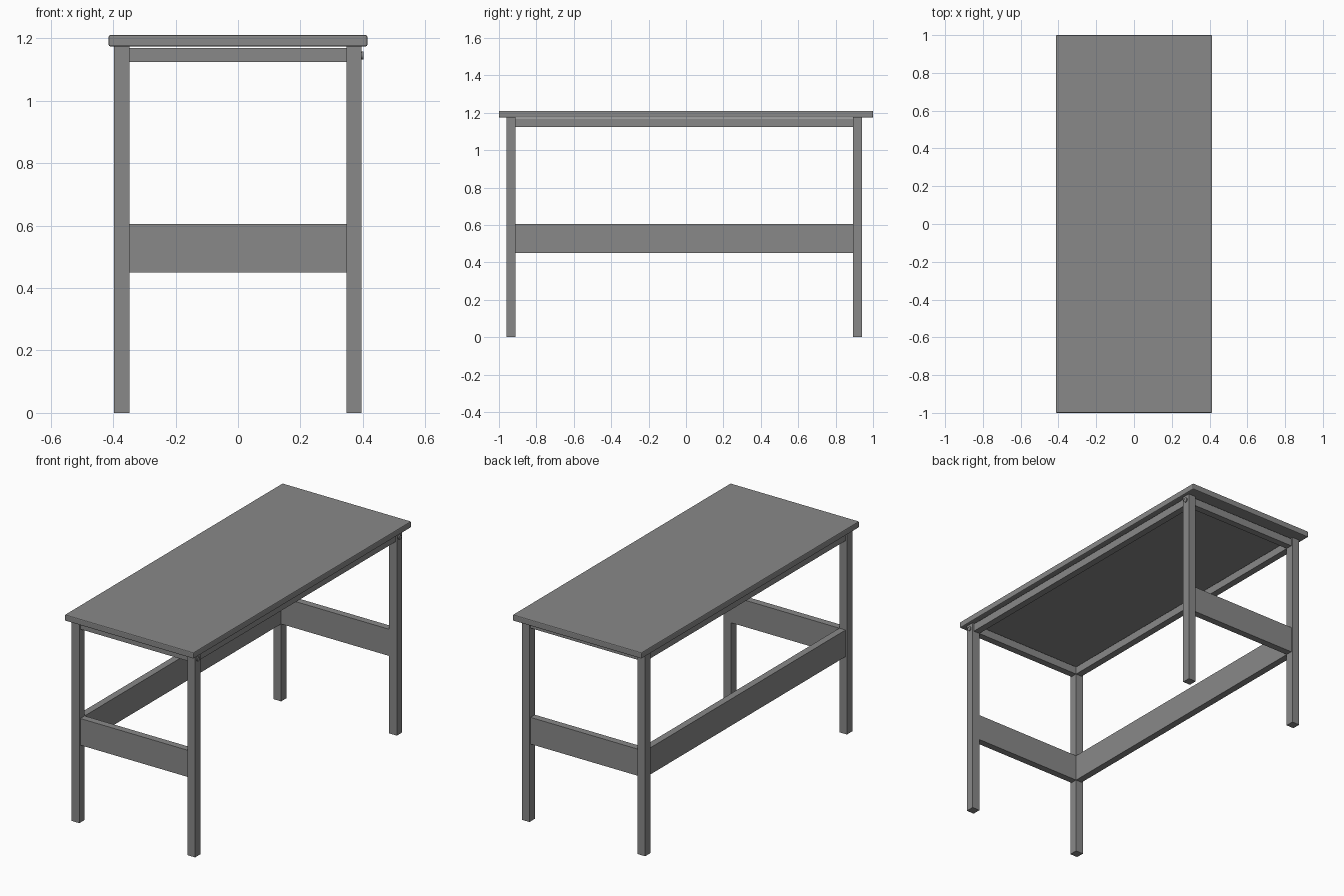
import bpy
import math

if "Cube" in bpy.data.objects:
    bpy.data.objects.remove(bpy.data.objects["Cube"])

# Dark grey finish shared by all parts
finish = bpy.data.materials.new("dark_grey")
finish.diffuse_color = (0.25, 0.25, 0.25, 1)
finish.use_nodes = True
finish.node_tree.nodes["Principled BSDF"].inputs["Base Color"].default_value = finish.diffuse_color


def box(name, x, y, z, bevel=0.0):
    """Box from (min, max) ranges on each axis."""
    bpy.ops.mesh.primitive_cube_add(size=1, location=[(a + b) / 2 for a, b in (x, y, z)])
    ob = bpy.context.object
    ob.name = name
    ob.scale = [b - a for a, b in (x, y, z)]
    bpy.ops.object.transform_apply(location=False, rotation=False, scale=True)
    ob.data.materials.append(finish)
    if bevel:
        mod = ob.modifiers.new("edge", "BEVEL")
        mod.width = bevel
        mod.segments = 2
    return ob


# Leg footprints
LEG_X = {"left": (-0.397, -0.348), "right": (0.347, 0.396)}
LEG_Y = {"front": (-0.96, -0.911), "back": (0.893, 0.942)}
SPAN_X = (LEG_X["left"][1], LEG_X["right"][0])
SPAN_Y = (LEG_Y["front"][1], LEG_Y["back"][0])
APRON_Z = (1.124, 1.169)
RAIL_Z = (0.45, 0.605)
INSET = 0.009

# Table top with softened edges
box("table_top", (-0.414, 0.414), (-1, 1), (1.174, 1.21), 0.005)

# Legs
for side, lx in LEG_X.items():
    for end, ly in LEG_Y.items():
        box(f"{end}_{side}_leg", lx, ly, (0, 1.174))

# Short aprons and stretchers at both ends
for end, (a, b) in LEG_Y.items():
    ry = (a + INSET, b) if end == "front" else (a, b - INSET)
    box(f"{end}_apron", SPAN_X, ry, APRON_Z)
    box(f"{end}_stretcher", SPAN_X, ry, RAIL_Z)

# Long aprons on both sides, long stretcher on the left only
for side, (a, b) in LEG_X.items():
    rx = (a + INSET, b) if side == "left" else (a, b - INSET)
    box(f"{side}_apron", rx, SPAN_Y, APRON_Z)
    if side == "left":
        box("left_stretcher", rx, SPAN_Y, RAIL_Z)

# Bolt heads on the outside of the right legs
for end, (a, b) in LEG_Y.items():
    bpy.ops.mesh.primitive_cylinder_add(
        vertices=16, radius=0.013, depth=0.012,
        location=(0.396, (a + b) / 2, 1.145), rotation=(0, math.pi / 2, 0))
    bolt = bpy.context.object
    bolt.name = f"{end}_bolt"
    bolt.data.materials.append(finish)
    bpy.ops.object.shade_smooth_by_angle()
